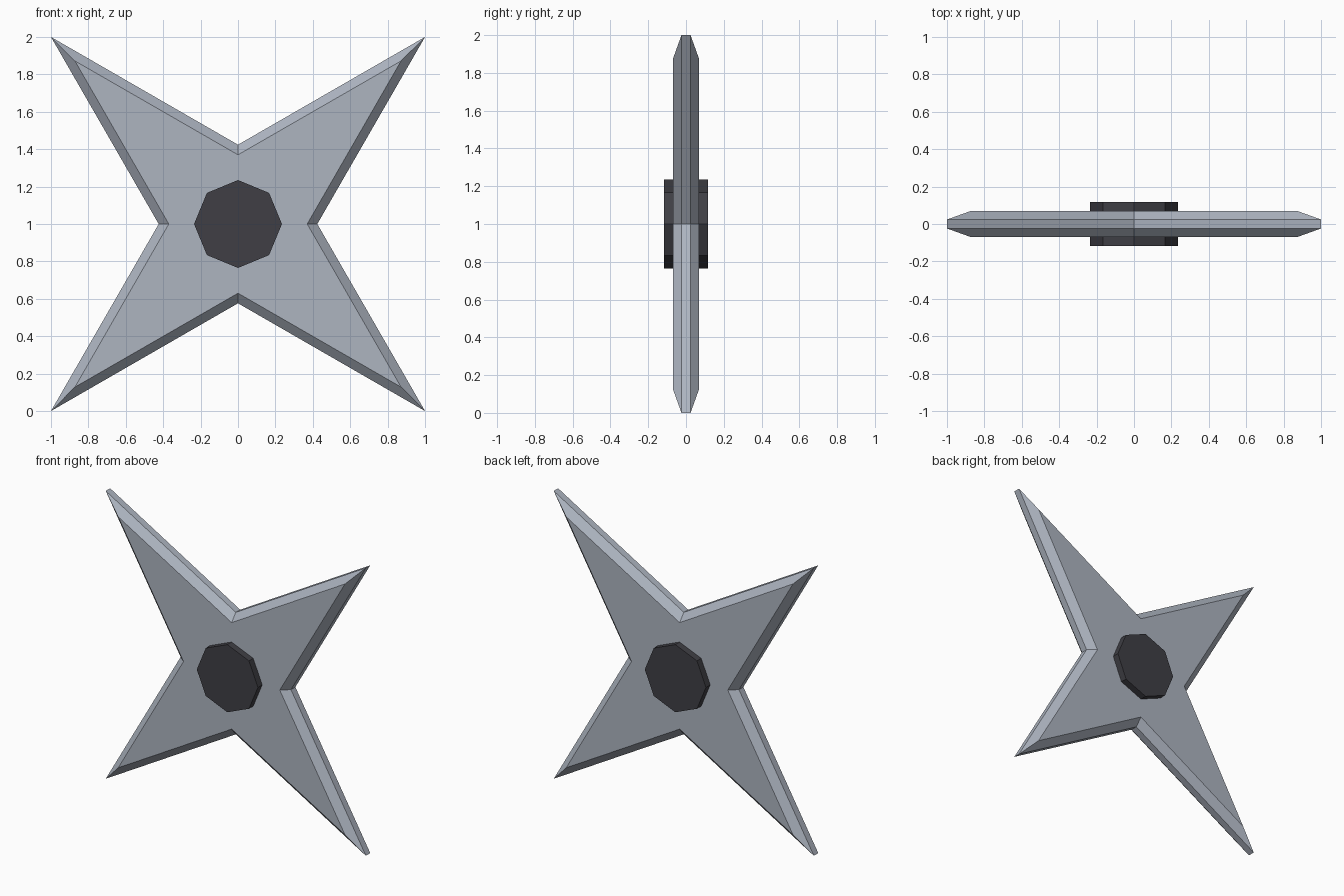
import bpy, bmesh
from math import sin, cos, pi, sqrt

cube = bpy.data.objects.get("Cube")
if cube:
    bpy.data.objects.remove(cube, do_unlink=True)


def make_material(name, rgb):
    mat = bpy.data.materials.new(name)
    mat.use_nodes = True
    colour = (*rgb, 1.0)
    mat.diffuse_color = colour
    mat.node_tree.nodes["Principled BSDF"].inputs["Base Color"].default_value = colour
    return mat


def ring(radii, turn=0.0):
    """Outline in the XZ plane, one point per radius, centred at height 1."""
    step = 2 * pi / len(radii)
    return [(r * cos(i * step + turn), 1 + r * sin(i * step + turn))
            for i, r in enumerate(radii)]


def loft(name, sections, mat):
    """Join outlines given as (y, points) from front to back and cap both ends."""
    bm = bmesh.new()
    loops = [[bm.verts.new((x, y, z)) for x, z in pts] for y, pts in sections]
    n = len(loops[0])
    for a, b in zip(loops, loops[1:]):
        for i in range(n):
            j = (i + 1) % n
            bm.faces.new((a[i], a[j], b[j], b[i]))
    bm.faces.new(loops[0])
    bm.faces.new(loops[-1][::-1])
    bmesh.ops.recalc_face_normals(bm, faces=bm.faces)
    mesh = bpy.data.meshes.new(name)
    bm.to_mesh(mesh)
    bm.free()
    mesh.materials.append(mat)
    obj = bpy.data.objects.new(name, mesh)
    bpy.context.collection.objects.link(obj)
    return obj


steel = make_material("blue grey steel", (0.42, 0.46, 0.53))
dark = make_material("dark grey", (0.05, 0.049, 0.059))

# Four-pointed blade: thin flat rim, bevelled up to a raised face on each side
rim = ring([0.424, sqrt(2)] * 4)
face = ring([0.37, 0.872 * sqrt(2)] * 4)
loft("star_blade", [(-0.07, face), (-0.024, rim), (0.024, rim), (0.07, face)], steel)

# Octagonal hub passing through the middle
octagon = ring([0.235] * 8)
loft("centre_hub", [(-0.117, octagon), (0.117, octagon)], dark)
